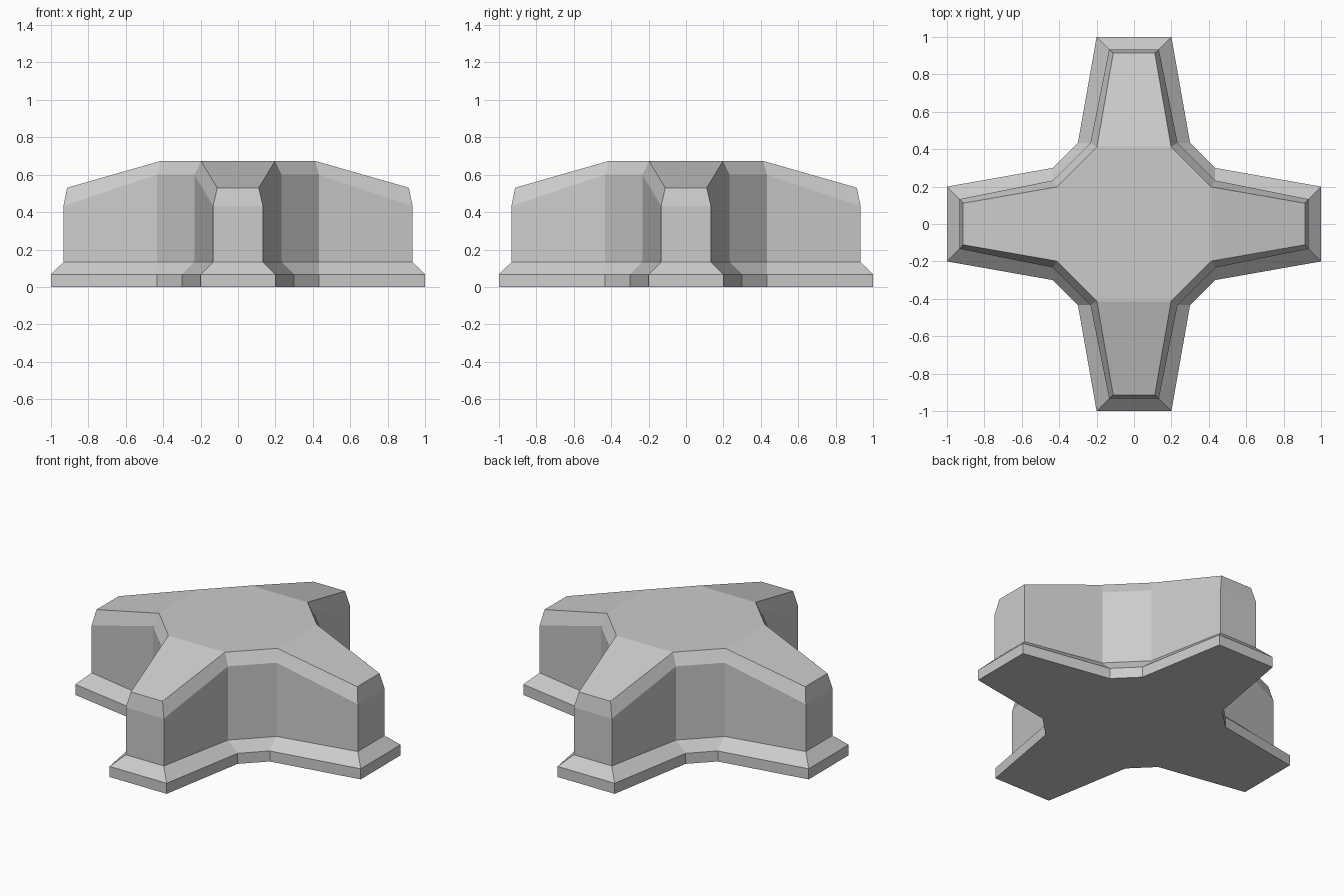
import bpy, bmesh

if "Cube" in bpy.data.objects:
    bpy.data.objects.remove(bpy.data.objects["Cube"])

# Each ring is a cross outline: (arm tip, tip half-width, tip z, root length, root half-width, root z)
RINGS = [
    (1.0, 0.2, 0.0, 0.433, 0.3, 0.0),             # foot bottom
    (1.0, 0.2, 0.067, 0.433, 0.3, 0.067),         # foot edge
    (0.933, 0.133, 0.133, 0.433, 0.233, 0.133),   # top of sloped skirt
    (0.933, 0.133, 0.433, 0.433, 0.233, 0.6),     # top of walls
    (0.914, 0.111, 0.53, 0.414, 0.198, 0.673),    # bevelled top rim
]


def cross_ring(bm, tip, tip_w, tip_z, root, root_w, root_z):
    """Counter-clockwise outline: four points per arm, turned four times."""
    arm = [(root, -root_w, root_z), (tip, -tip_w, tip_z),
           (tip, tip_w, tip_z), (root, root_w, root_z)]
    verts = []
    for c, s in ((1, 0), (0, 1), (-1, 0), (0, -1)):
        verts += [bm.verts.new((c * x - s * y, s * x + c * y, z)) for x, y, z in arm]
    return verts


bm = bmesh.new()
rings = [cross_ring(bm, *r) for r in RINGS]

# Walls between successive outlines
for low, high in zip(rings, rings[1:]):
    for i in range(16):
        j = (i + 1) % 16
        bm.faces.new((low[i], low[j], high[j], high[i]))

# Underside and top: flat octagon hub with four arm panels
for ring, flip in ((rings[0], True), (rings[-1], False)):
    hub = [ring[i] for i in range(16) if i % 4 in (0, 3)]
    panels = [hub] + [ring[i:i + 4] for i in range(0, 16, 4)]
    for panel in panels:
        bm.faces.new(panel[::-1] if flip else panel)

bmesh.ops.recalc_face_normals(bm, faces=bm.faces)
mesh = bpy.data.meshes.new("cross_block")
bm.to_mesh(mesh)
bm.free()
bpy.context.collection.objects.link(bpy.data.objects.new("cross_block", mesh))
